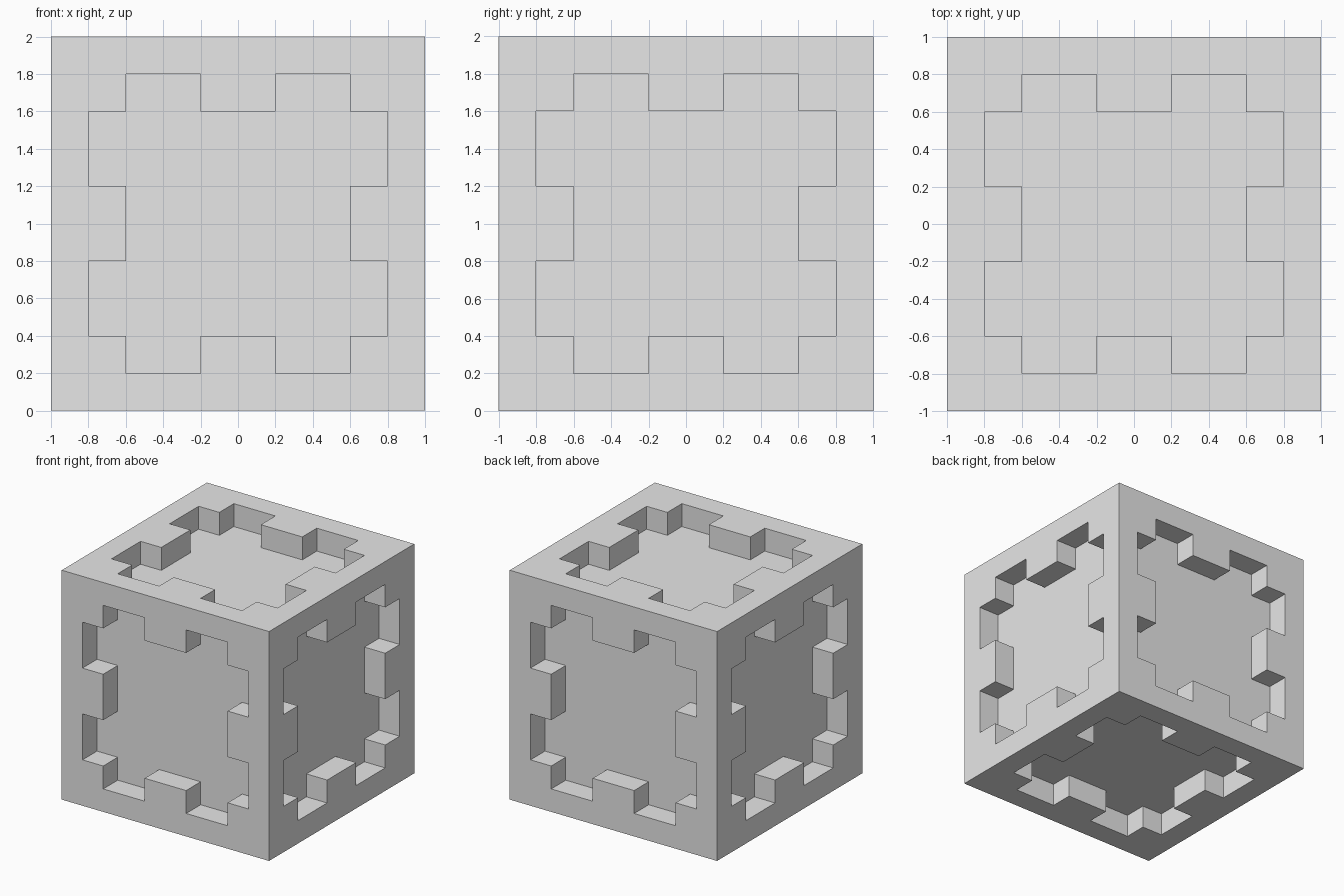
import bpy, bmesh, math
from mathutils import Matrix, Vector

if "Cube" in bpy.data.objects:
    bpy.data.objects.remove(bpy.data.objects["Cube"])

N, S, DEPTH = 10, 0.2, 0.2   # cells per side, cell size, recess depth


def recessed(i, j):
    """Notched square outline of the recess, tested per grid cell."""
    lo, hi = sorted((abs(i - 4.5), abs(j - 4.5)))
    return hi < 3 or (hi < 4 and 1 < lo < 3)


def add_panel(bm, rot):
    """One cube side: outer frame, recess walls and recess floor."""
    def quad(points):
        bm.faces.new([bm.verts.new(rot @ Vector(p)) for p in points])

    h = S / 2
    for i in range(N):
        for j in range(N):
            x, y = (i - 4.5) * S, (j - 4.5) * S
            deep = recessed(i, j)
            z = 1 - DEPTH if deep else 1
            quad([(x - h, y - h, z), (x + h, y - h, z),
                  (x + h, y + h, z), (x - h, y + h, z)])
            if not deep:
                continue
            # walls where the recess meets the frame
            for dx, dy in ((1, 0), (-1, 0), (0, 1), (0, -1)):
                if not recessed(i + dx, j + dy):
                    a = (x + h * (dx - dy), y + h * (dy + dx))
                    b = (x + h * (dx + dy), y + h * (dy - dx))
                    quad([(*a, z), (*b, z), (*b, 1), (*a, 1)])


# six identical sides, each turned into place
bm = bmesh.new()
turns = [Matrix.Rotation(math.radians(90 * k), 3, 'X') for k in range(4)]
turns += [Matrix.Rotation(math.radians(a), 3, 'Y') for a in (90, -90)]
for rot in turns:
    add_panel(bm, rot)
bmesh.ops.remove_doubles(bm, verts=bm.verts, dist=1e-4)
bmesh.ops.translate(bm, verts=bm.verts, vec=(0, 0, 1))

mesh = bpy.data.meshes.new("notched_cube")
bm.to_mesh(mesh)
bm.free()

grey = bpy.data.materials.new("light grey")
grey.diffuse_color = (0.8, 0.8, 0.8, 1)
grey.use_nodes = True
grey.node_tree.nodes["Principled BSDF"].inputs["Base Color"].default_value = grey.diffuse_color
mesh.materials.append(grey)
bpy.context.collection.objects.link(bpy.data.objects.new("notched_cube", mesh))
